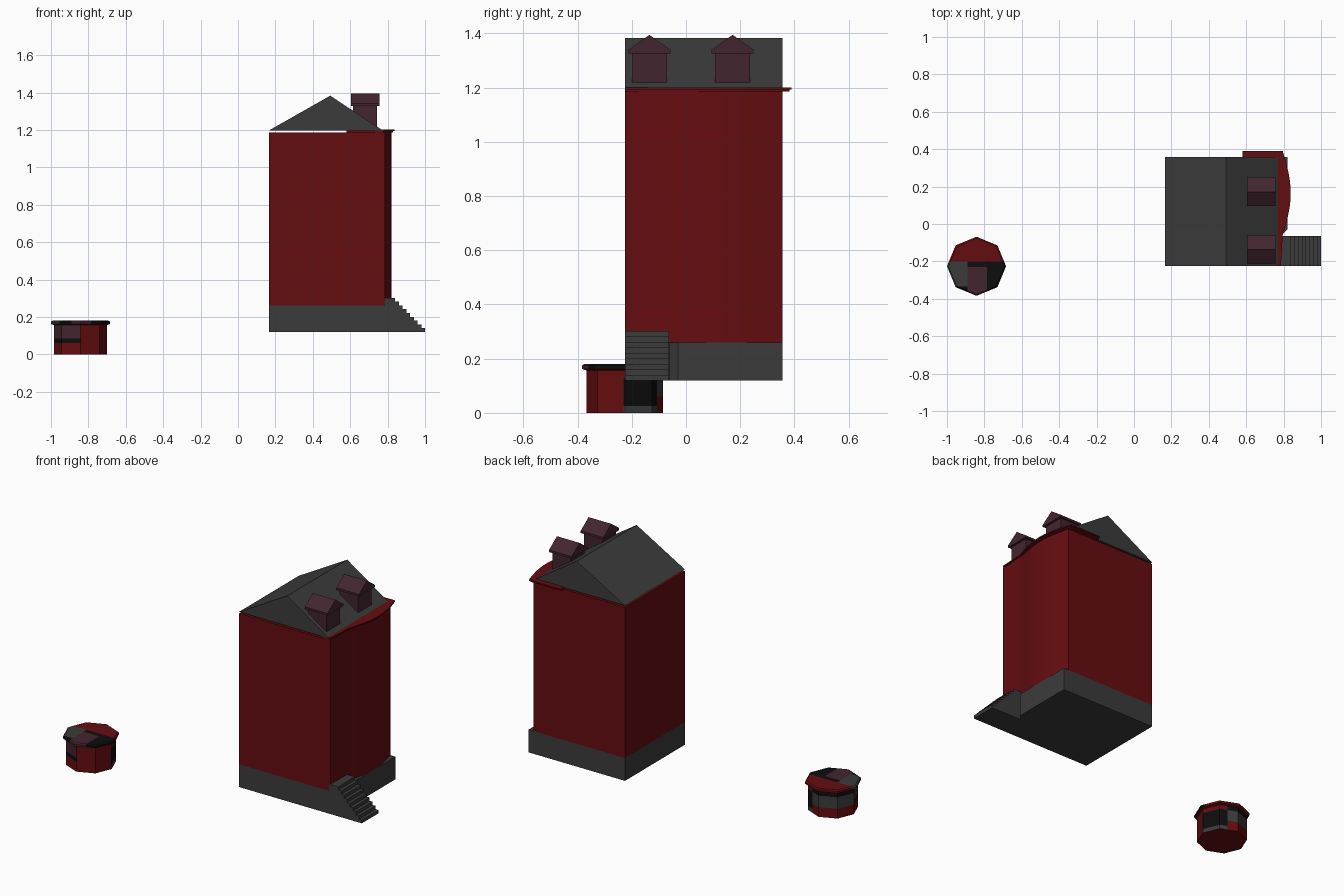
import bpy, bmesh, math
from mathutils import Vector

if "Cube" in bpy.data.objects:
    bpy.data.objects.remove(bpy.data.objects["Cube"])


def material(name, rgb):
    m = bpy.data.materials.new(name)
    m.diffuse_color = (*rgb, 1)
    m.use_nodes = True
    m.node_tree.nodes["Principled BSDF"].inputs["Base Color"].default_value = m.diffuse_color
    return m


RED = material("dark_red", (0.13, 0.004, 0.005))
GREY = material("slate_grey", (0.044, 0.044, 0.044))
PURPLE = material("dusky_purple", (0.055, 0.018, 0.029))
BLACK = material("near_black", (0.004, 0.004, 0.004))


def finish(bm, name, mats, smooth=False):
    bmesh.ops.recalc_face_normals(bm, faces=bm.faces)
    me = bpy.data.meshes.new(name)
    bm.to_mesh(me)
    bm.free()
    ob = bpy.data.objects.new(name, me)
    bpy.context.collection.objects.link(ob)
    for m in mats:
        me.materials.append(m)
    if smooth:
        bpy.ops.object.select_all(action='DESELECT')
        ob.select_set(True)
        bpy.context.view_layer.objects.active = ob
        bpy.ops.object.shade_smooth_by_angle(angle=math.radians(30))
    return ob


def prism(name, outline, axis, lo, hi, mat, smooth=False):
    """Extrude a 2D outline along x, y or z."""
    place = {'x': lambda a, b: (lo, a, b),
             'y': lambda a, b: (a, lo, b),
             'z': lambda a, b: (a, b, lo)}[axis]
    bm = bmesh.new()
    f = bm.faces.new([bm.verts.new(place(a, b)) for a, b in outline])
    move = Vector([(hi - lo) * (axis == k) for k in 'xyz'])
    out = bmesh.ops.extrude_face_region(bm, geom=[f], use_keep_orig=True)
    bmesh.ops.translate(bm, vec=move, verts=[v for v in out['geom'] if isinstance(v, bmesh.types.BMVert)])
    return finish(bm, name, [mat], smooth)


def bow(x, bulge, y0, y1, n=12):
    """Shallow curve bulging toward +x between y0 and y1."""
    return [(x + bulge * math.sin(math.pi * i / n), y0 + (y1 - y0) * i / n) for i in range(n + 1)]


L, F, B = 0.165, -0.225, 0.357   # left, front and back of the house

# House: plinth, bowed walls, gable roof
prism("plinth", [(L, F), (0.79, F), (0.79, -0.06), (0.82, -0.03), (0.82, B), (L, B)], 'z', 0.12, 0.26, GREY)
prism("walls", [(L, F), (0.785, F)] + bow(0.787, 0.033, -0.06, B) + [(L, B)], 'z', 0.26, 1.187, RED, True)
prism("roof", [(L, 1.197), (0.775, 1.197), (0.493, 1.383)], 'y', F, B, GREY)

# Cornice along the bowed side and round the back corner
for part, grow, lo, hi in (("cornice_lower", -0.008, 1.186, 1.193), ("cornice_upper", 0, 1.193, 1.201)):
    edge = bow(0.795 + grow, 0.043, -0.06, 0.39 + grow)
    prism(part, [(0.73, F), (0.785 + grow, F)] + edge
          + [(0.58, 0.39 + grow), (0.58, 0.335), (0.73, 0.335)], 'z', lo, hi, RED, True)

# Two dormers on the right roof slope
for i, y in enumerate((-0.135, 0.172)):
    prism(f"dormer_box_{i}", [(y - .065, 1.212), (y + .065, 1.212), (y + .065, 1.335), (y, 1.38), (y - .065, 1.335)],
          'x', 0.615, 0.742, PURPLE)
    prism(f"dormer_roof_{i}", [(y - .077, 1.327), (y + .077, 1.327), (y + .077, 1.34), (y, 1.395), (y - .077, 1.34)],
          'x', 0.603, 0.757, PURPLE)

# Entrance stairs
N, top, bottom = 9, 0.302, 0.12
steps = [(0.775, bottom), (0.775, top)]
for i in range(N):
    x = 0.84 + 0.16 * i / (N - 1)
    steps += [(x, top - (top - bottom) * i / N), (x, top - (top - bottom) * (i + 1) / N)]
prism("stairs", steps, 'y', -0.225, -0.063, GREY)

# Octagonal tub with overhanging lid and painted patches
CX, CY = -0.842, -0.226
bm = bmesh.new()
rings = []
for r, z in ((.142, 0), (.142, .157), (.158, .162), (.158, .174), (.15, .18)):
    rings.append([bm.verts.new((CX + r * math.cos(i * math.pi / 4), CY + r * math.sin(i * math.pi / 4), z))
                  for i in range(8)])
for a, b in zip(rings, rings[1:]):
    for i in range(8):
        j = (i + 1) % 8
        bm.faces.new((a[i], a[j], b[j], b[i]))
bm.faces.new(rings[0])
bm.faces.new(rings[-1])
for co, no in [((x, 0, 0), (1, 0, 0)) for x in (-.89, -.785)] \
        + [((0, y, 0), (0, 1, 0)) for y in (-.2, -.23, -.335)] \
        + [((0, 0, z), (0, 0, 1)) for z in (.025, .06, .085, .13)]:
    bmesh.ops.bisect_plane(bm, geom=bm.verts[:] + bm.edges[:] + bm.faces[:], plane_co=co, plane_no=no)


def patch(c, n):
    """0 red, 1 grey, 2 purple, 3 black"""
    if n.z < -0.9:
        return 0
    if c.z > 0.158:                                # lid and rim
        if c.y > -.2:
            return 0
        if -.89 < c.x < -.785 and c.y < -.23:
            return 2
        return 1 if c.x < -.87 and c.y > -.335 else 3
    if c.y < -.23:                                 # front half of the side
        if c.x < -.86 and c.z > .06:
            return 3 if c.z < .085 else 2
        return 0
    if c.z < .025:                                 # back half of the side
        return 1 if c.x > -.785 else 0
    if c.x < -.785:
        return 1 if .06 < c.z < .13 else (3 if c.z > .13 else 0)
    return 3 if c.z < .13 else 0


bmesh.ops.recalc_face_normals(bm, faces=bm.faces)
bm.normal_update()
for f in bm.faces:
    f.material_index = patch(f.calc_center_median(), f.normal)
finish(bm, "octagonal_tub", [RED, GREY, PURPLE, BLACK])
